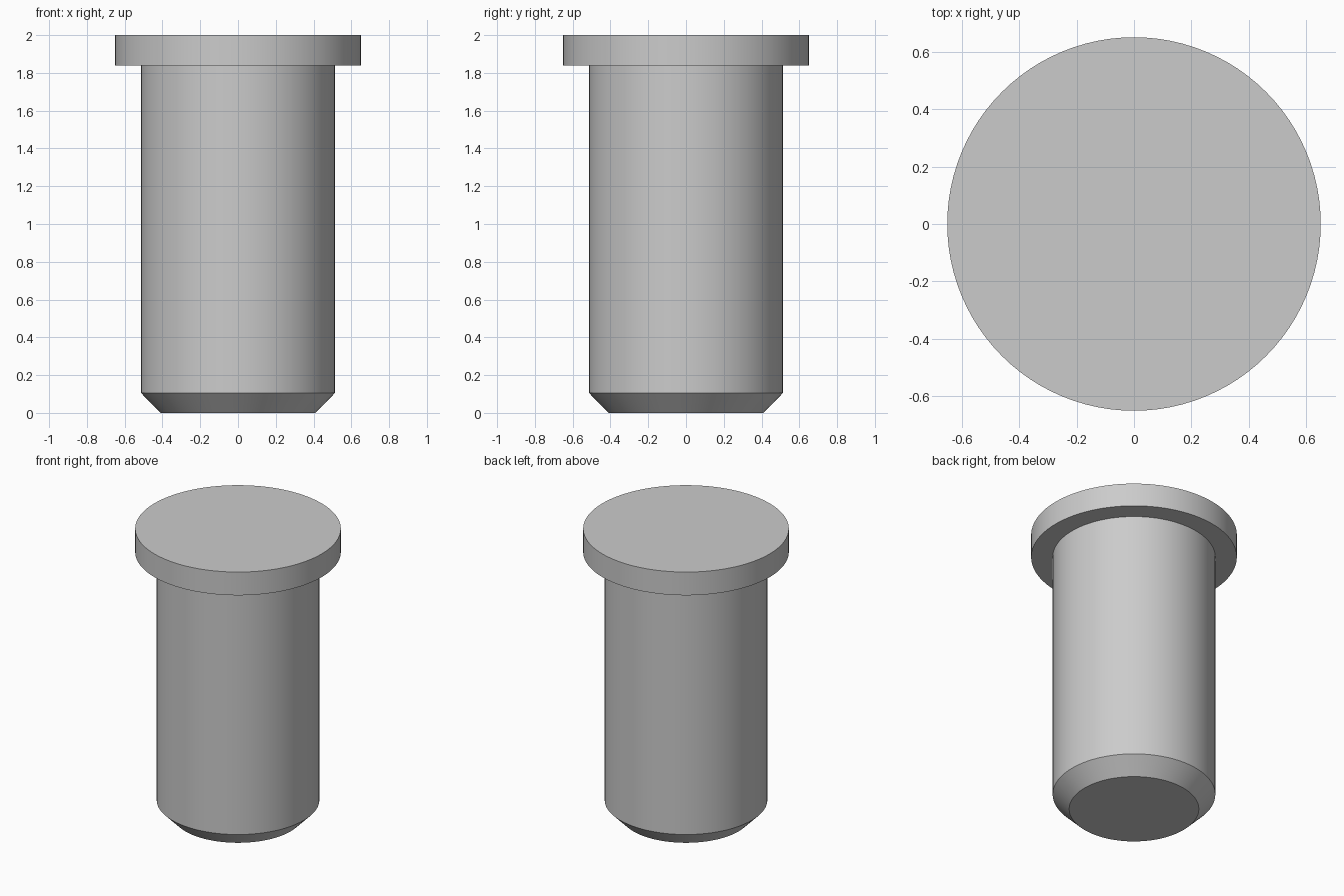
import bpy
import bmesh
from math import cos, sin, tau, radians

SIDES = 96

cube = bpy.data.objects.get("Cube")
if cube:
    bpy.data.objects.remove(cube, do_unlink=True)

# Plain grey metal
metal = bpy.data.materials.new("grey_metal")
metal.use_nodes = True
grey = (0.6, 0.6, 0.6, 1)
metal.diffuse_color = grey
metal.node_tree.nodes["Principled BSDF"].inputs["Base Color"].default_value = grey


def lathe(name, profile):
    """Revolve a (radius, height) profile around z, capping both ends."""
    bm = bmesh.new()
    rings = [[bm.verts.new((r * cos(tau * i / SIDES), r * sin(tau * i / SIDES), z))
              for i in range(SIDES)] for r, z in profile]
    for low, high in zip(rings, rings[1:]):
        for i in range(SIDES):
            j = (i + 1) % SIDES
            bm.faces.new((low[i], low[j], high[j], high[i]))
    bm.faces.new(rings[0][::-1])
    bm.faces.new(rings[-1])
    mesh = bpy.data.meshes.new(name)
    bm.to_mesh(mesh)
    bm.free()
    mesh.materials.append(metal)
    obj = bpy.data.objects.new(name, mesh)
    bpy.context.collection.objects.link(obj)
    bpy.ops.object.select_all(action="DESELECT")
    obj.select_set(True)
    bpy.context.view_layer.objects.active = obj
    bpy.ops.object.shade_smooth_by_angle(angle=radians(30))
    return obj


# Chamfered shank, shoulder and flat head in one turned piece
lathe("headed_pin", [
    (0.41, 0), (0.514, 0.106),
    (0.514, 1.838), (0.65, 1.838),
    (0.65, 2),
])
